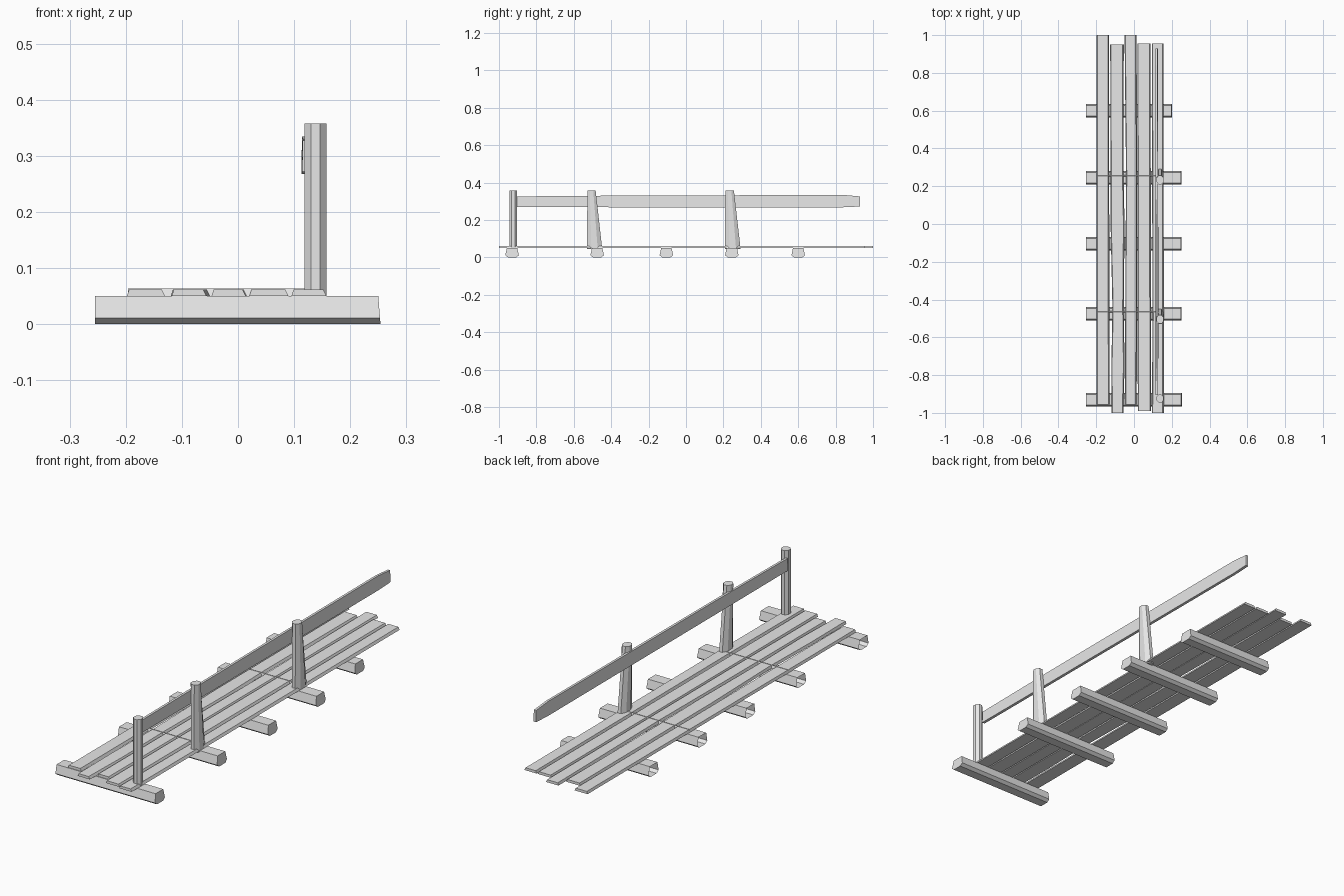
import bpy, bmesh
from math import cos, sin, pi

cube = bpy.data.objects.get("Cube")
if cube:
    bpy.data.objects.remove(cube)

wood = bpy.data.materials.new("pale grey")
wood.use_nodes = True
grey = (0.8, 0.8, 0.8, 1)
wood.diffuse_color = grey
wood.node_tree.nodes["Principled BSDF"].inputs["Base Color"].default_value = grey


def loft(name, rings, cap_start=True, cap_end=True):
    """Skin a row of matching closed rings, with optional end caps."""
    bm = bmesh.new()
    loops = [[bm.verts.new(p) for p in ring] for ring in rings]
    n = len(loops[0])
    for a, b in zip(loops, loops[1:]):
        for i in range(n):
            j = (i + 1) % n
            bm.faces.new((a[i], a[j], b[j], b[i]))
    caps = [bm.faces.new(loops[0][::-1]), bm.faces.new(loops[-1])]
    bmesh.ops.recalc_face_normals(bm, faces=bm.faces)
    drop = [f for f, keep in zip(caps, (cap_start, cap_end)) if not keep]
    if drop:
        bmesh.ops.delete(bm, geom=drop, context='FACES_ONLY')
    mesh = bpy.data.meshes.new(name)
    bm.to_mesh(mesh)
    bm.free()
    mesh.materials.append(wood)
    obj = bpy.data.objects.new(name, mesh)
    bpy.context.collection.objects.link(obj)
    return obj


# Cross beams: six-sided logs, open at the right end
BEAM = [(-0.022, 0), (0.022, 0), (0.036, 0.011), (0.028, 0.05), (-0.028, 0.05), (-0.036, 0.011)]
for i, (y, end) in enumerate([(-0.93, 0.252), (-0.475, 0.25), (-0.105, 0.25),
                              (0.245, 0.25), (0.6, 0.2)]):
    rings = [[(x - slant * z, y + dy, z) for dy, z in BEAM]
             for x, slant in ((-0.255, 0), (end + 0.002, 0.08))]
    loft(f"cross_beam_{i + 1}", rings, cap_start=False)


# Deck planks: bevelled boards with slightly uneven edges
def plank(name, stations):
    rings = []
    for y, left, right in stations:
        rings.append([(left, y, 0.05), (right, y, 0.05),
                      (right - 0.006, y, 0.062), (left + 0.004, y, 0.062)])
    loft(name, rings)


PLANKS = [
    [(-0.955, -0.198, -0.13), (1.0, -0.198, -0.132)],
    [(-1.0, -0.118, -0.056), (-0.75, -0.12, -0.05), (-0.45, -0.114, -0.054),
     (0.0, -0.124, -0.05), (0.3, -0.124, -0.056), (0.95, -0.126, -0.054)],
    [(-0.955, -0.047, 0.014), (-0.3, -0.046, 0.017), (0.25, -0.042, 0.016), (1.0, -0.05, 0.014)],
    [(-0.99, 0.02, 0.09), (0.955, 0.018, 0.088)],
    [(-1.0, 0.095, 0.158), (-0.5, 0.098, 0.158), (0.955, 0.094, 0.156)],
]
for i, stations in enumerate(PLANKS):
    plank(f"deck_plank_{i + 1}", stations)

# Thin strips across the deck beside the two leaning posts
for i, y in enumerate((-0.465, 0.255)):
    loft(f"deck_strip_{i + 1}",
         [[(x, y - 0.004, 0.05), (x, y + 0.004, 0.05), (x, y, 0.0635)] for x in (-0.196, 0.13)])


# Posts: eight-sided, the rear two widen toward the foot
def post(name, foot, top):
    rings = []
    for z, (near, far) in ((0.045, foot), (0.358, top)):
        mid, half = (near + far) / 2, (far - near) / 2
        rings.append([(0.138 + 0.021 * cos(a), mid + half * 1.08 * sin(a), z)
                      for a in [(k + 0.5) * pi / 4 for k in range(8)]])
    loft(name, rings)


post("front_post", (-0.945, -0.903), (-0.945, -0.903))
post("middle_post", (-0.53, -0.448), (-0.527, -0.483))
post("back_post", (0.208, 0.292), (0.21, 0.256))

# Handrail: one long board, open where it meets the front post
rings = []
for y, x, low, high in [(-0.905, 0.114, 0.27, 0.326), (-0.4, 0.115, 0.268, 0.33),
                        (0.84, 0.113, 0.268, 0.334), (0.93, 0.113, 0.272, 0.326)]:
    rings.append([(x, y, low), (x + 0.014, y, low), (x + 0.012, y, high), (x + 0.001, y, high)])
loft("handrail", rings, cap_start=False)
